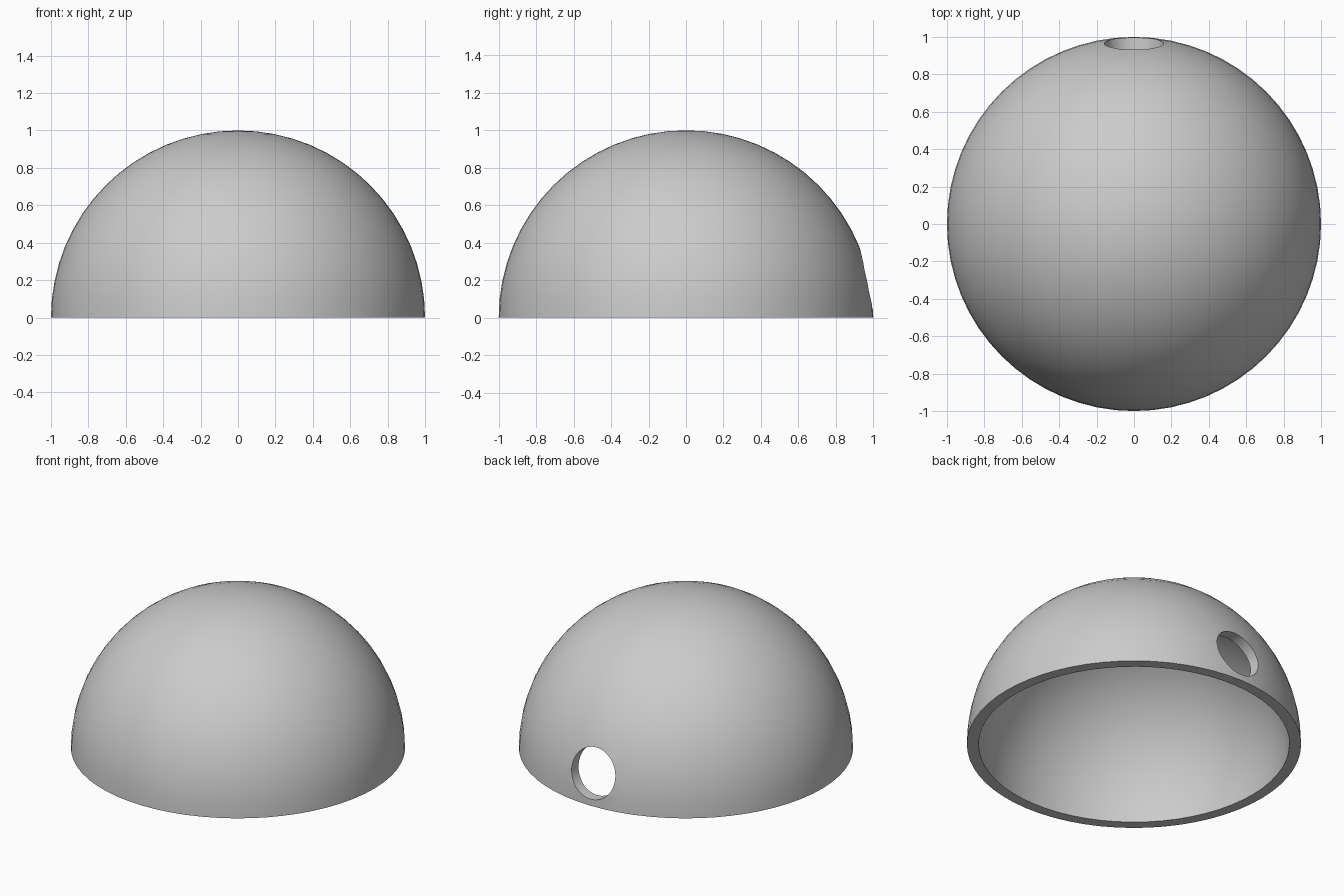
import bpy, bmesh, math
from mathutils import Matrix, Vector

OUTER, INNER = 1.0, 0.93
SEGMENTS, RINGS = 64, 16
HOLE_Z, HOLE_RADIUS = 0.2, 0.158

cube = bpy.data.objects.get("Cube")
if cube:
    bpy.data.objects.remove(cube, do_unlink=True)

grey = bpy.data.materials.new("plain grey")
grey.use_nodes = True
colour = (0.6, 0.6, 0.6, 1)
grey.diffuse_color = colour
grey.node_tree.nodes["Principled BSDF"].inputs["Base Color"].default_value = colour


def make_object(name, bm):
    mesh = bpy.data.meshes.new(name)
    bm.to_mesh(mesh)
    bm.free()
    obj = bpy.data.objects.new(name, mesh)
    bpy.context.collection.objects.link(obj)
    mesh.materials.append(grey)
    return obj


def arc(radius):
    angles = [math.pi / 2 * i / RINGS for i in range(RINGS + 1)]
    return [Vector((radius * math.cos(a), 0, radius * math.sin(a))) for a in angles]


# Hollow dome: outer and inner arcs joined at the base, spun about z
bm = bmesh.new()
profile = arc(OUTER)[::-1] + arc(INNER)
verts = [bm.verts.new(p) for p in profile]
edges = [bm.edges.new(pair) for pair in zip(verts, verts[1:])]
bmesh.ops.spin(bm, geom=verts + edges, cent=(0, 0, 0), axis=(0, 0, 1),
               angle=math.tau, steps=SEGMENTS)
bmesh.ops.remove_doubles(bm, verts=bm.verts, dist=0.0005)
bmesh.ops.recalc_face_normals(bm, faces=bm.faces)
dome = make_object("dome_shell", bm)

# Round hole through the back wall
bm = bmesh.new()
bmesh.ops.create_cone(bm, cap_ends=True, segments=SEGMENTS,
                      radius1=HOLE_RADIUS, radius2=HOLE_RADIUS, depth=0.6,
                      matrix=Matrix.Translation((0, 1, HOLE_Z))
                      @ Matrix.Rotation(math.pi / 2, 4, "X"))
cutter = make_object("hole_cutter", bm)
cutter.hide_render = True

cut = dome.modifiers.new("back_hole", "BOOLEAN")
cut.operation = "DIFFERENCE"
cut.solver = "EXACT"
cut.object = cutter

# Apply the cut, then smooth the curved faces while keeping rims sharp
bpy.ops.object.select_all(action="DESELECT")
dome.select_set(True)
bpy.context.view_layer.objects.active = dome
bpy.ops.object.modifier_apply(modifier=cut.name)
bpy.data.objects.remove(cutter, do_unlink=True)
bpy.ops.object.shade_smooth_by_angle(angle=math.radians(30))
